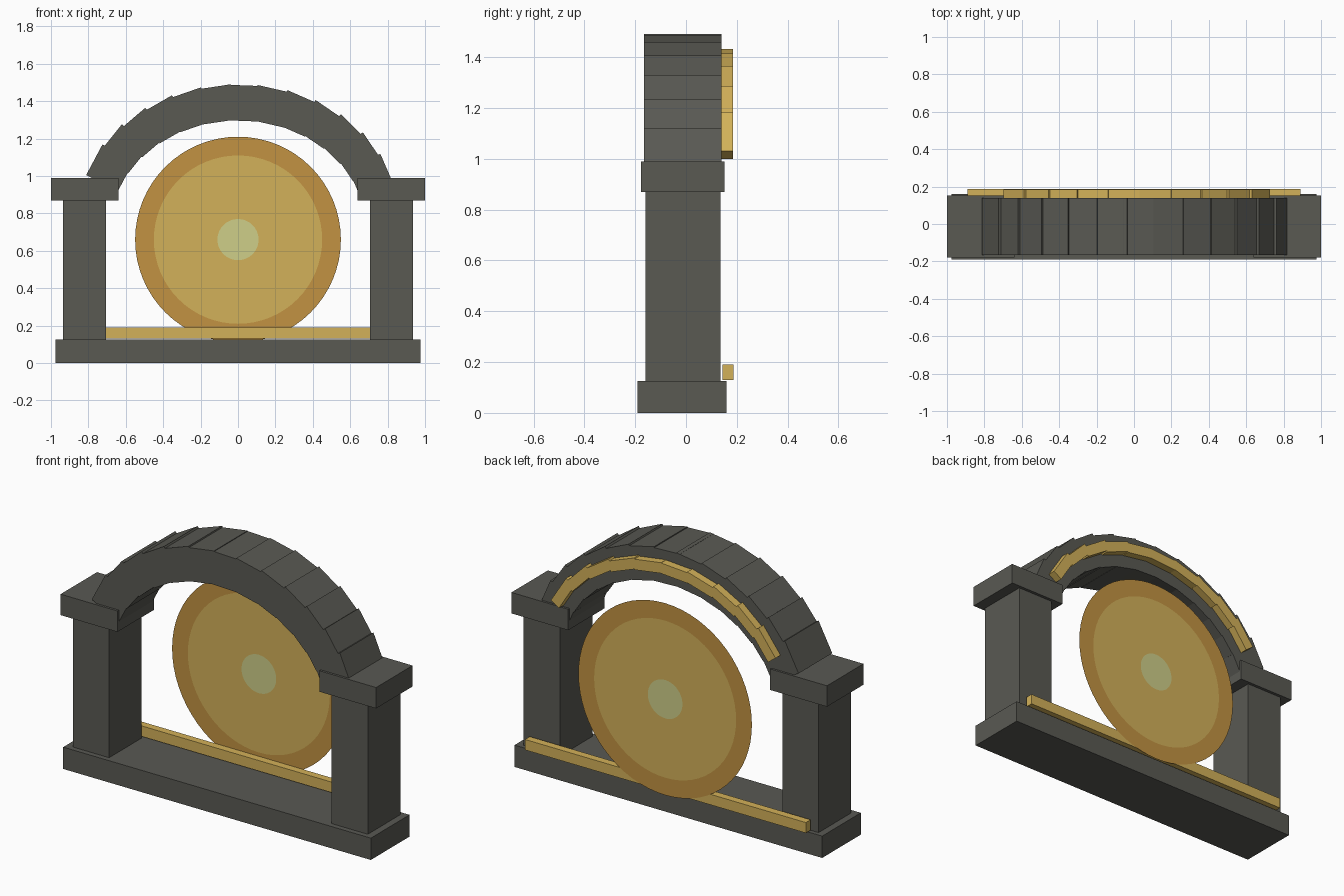
import bpy, bmesh, math
from mathutils import Matrix

if "Cube" in bpy.data.objects:
    bpy.data.objects.remove(bpy.data.objects["Cube"])


def material(name, rgb):
    m = bpy.data.materials.new(name)
    m.diffuse_color = (*rgb, 1)
    m.use_nodes = True
    m.node_tree.nodes["Principled BSDF"].inputs["Base Color"].default_value = m.diffuse_color
    return m


STONE = material("dark_stone", (0.10, 0.10, 0.086))
GOLD = material("gold", (0.65, 0.44, 0.10))
BRONZE = material("bronze_rim", (0.54, 0.29, 0.055))
PALE = material("pale_centre", (0.62, 0.62, 0.25))


def finish(bm, name, mats):
    me = bpy.data.meshes.new(name)
    bm.to_mesh(me)
    bm.free()
    for m in mats:
        me.materials.append(m)
    ob = bpy.data.objects.new(name, me)
    bpy.context.collection.objects.link(ob)
    return ob


def box(name, x, y, z, mat):
    """Box from (min, max) ranges."""
    bm = bmesh.new()
    size = [r[1] - r[0] for r in (x, y, z)]
    mid = [(r[1] + r[0]) / 2 for r in (x, y, z)]
    bmesh.ops.create_cube(bm, size=1, matrix=Matrix.Translation(mid) @ Matrix.Diagonal((*size, 1)))
    return finish(bm, name, [mat])


def block_arch(name, count, first, last, a, b, zc, length, thick, y, mat):
    """Straight blocks set along an ellipse, each tilted by its angle."""
    bm = bmesh.new()
    for i in range(count):
        t = math.radians(first + (last - first) * i / (count - 1))
        bmesh.ops.create_cube(bm, size=1, matrix=(
            Matrix.Translation((a * math.sin(t), (y[0] + y[1]) / 2, zc + b * math.cos(t)))
            @ Matrix.Rotation(t, 4, 'Y')
            @ Matrix.Diagonal((length, y[1] - y[0], thick, 1))))
    return finish(bm, name, [mat])


# Base, pillars and capitals
box("base", (-0.975, 0.975), (-0.19, 0.16), (0, 0.125), STONE)
for side, s in (("left", -1), ("right", 1)):
    box(side + "_pillar", sorted((s * 0.705, s * 0.935)), (-0.16, 0.135), (0.12, 0.88), STONE)
    box(side + "_capital", sorted((s * 0.64, s * 1.0)), (-0.178, 0.152), (0.87, 0.99), STONE)

# Stone arch and the gold trim on its back
block_arch("stone_arch", 13, -62, 66.5, 0.775, 0.655, 0.735, 0.185, 0.19, (-0.165, 0.14), STONE)
block_arch("arch_trim", 10, -53, 57.5, 0.775, 0.662, 0.735, 0.18, 0.06, (0.14, 0.185), GOLD)

# Gold sill bar
box("sill_bar", (-0.89, 0.89), (0.143, 0.186), (0.13, 0.19), GOLD)

# Flat disc in three concentric colour bands
bm = bmesh.new()
N = 64
rings = []
for r in (0.11, 0.45, 0.55):
    rings.append([bm.verts.new((r * math.cos(2 * math.pi * i / N), 0.189,
                                0.66 + r * math.sin(2 * math.pi * i / N))) for i in range(N)])
bm.faces.new(rings[0][::-1]).material_index = 0
for band in (0, 1):
    inner, outer = rings[band], rings[band + 1]
    for i in range(N):
        j = (i + 1) % N
        bm.faces.new((inner[i], inner[j], outer[j], outer[i])).material_index = band + 1
bmesh.ops.recalc_face_normals(bm, faces=bm.faces)
finish(bm, "round_disc", [PALE, GOLD, BRONZE])
